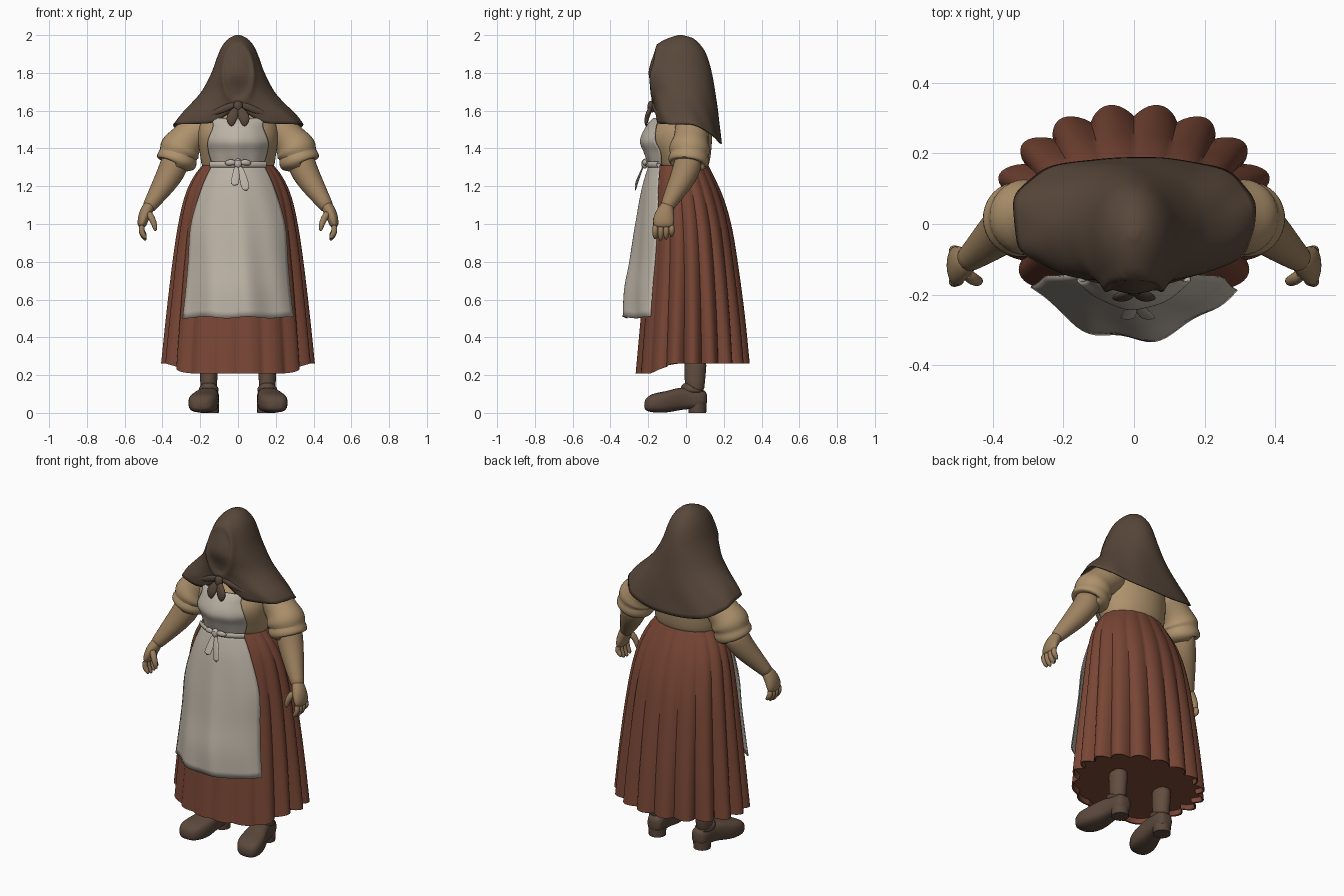
import bpy, bmesh, math
from mathutils import Vector

def material(name, rgb):
    m = bpy.data.materials.new(name)
    m.diffuse_color = (*rgb, 1)
    return m

BROWN = material("scarf_brown", (0.098, 0.064, 0.043))
RUST = material("skirt_rust", (0.19, 0.062, 0.036))
LINEN = material("apron_linen", (0.50, 0.45, 0.38))
TAN = material("blouse_tan", (0.42, 0.285, 0.15))
SKIN = material("skin", (0.34, 0.22, 0.115))
STOCKING = material("stocking_brown", (0.125, 0.075, 0.05))
SHOE = material("shoe_brown", (0.105, 0.065, 0.045))

def loft(name, rings, mat, closed=True, caps=(0, -1), subsurf=0, thick=0.0, angle=60):
    """Skin a list of point rings (or open rows) into one surface."""
    bm = bmesh.new()
    rows = [[bm.verts.new(p) for p in r] for r in rings]
    n = len(rows[0])
    for a, b in zip(rows, rows[1:]):
        for i in range(n if closed else n - 1):
            j = (i + 1) % n
            bm.faces.new((a[i], a[j], b[j], b[i]))
    if closed:
        for c in caps:
            bm.faces.new(rows[c])
    bmesh.ops.recalc_face_normals(bm, faces=bm.faces)
    me = bpy.data.meshes.new(name)
    bm.to_mesh(me)
    bm.free()
    me.materials.append(mat)
    ob = bpy.data.objects.new(name, me)
    bpy.context.collection.objects.link(ob)
    if thick:
        m = ob.modifiers.new("thickness", 'SOLIDIFY')
        m.thickness, m.offset = thick, -1
    if subsurf:
        m = ob.modifiers.new("smooth", 'SUBSURF')
        m.levels = m.render_levels = subsurf
    bpy.ops.object.select_all(action='DESELECT')
    ob.select_set(True)
    bpy.context.view_layer.objects.active = ob
    bpy.ops.object.shade_smooth_by_angle(angle=math.radians(angle))
    return ob

def tube(name, path, mat, side=1, n=12, subsurf=1):
    """Path of (x, y, z, radius along y, radius across)."""
    pts = [Vector((p[0] * side, p[1], p[2])) for p in path]
    rings = []
    for k, p in enumerate(pts):
        t = (pts[min(k + 1, len(pts) - 1)] - pts[max(k - 1, 0)]).normalized()
        u = Vector((0, 1, 0))
        u = (u - t * u.dot(t)).normalized()
        v = t.cross(u)
        ra, rb = path[k][3], path[k][-1]
        rings.append([p + u * ra * math.cos(2 * math.pi * i / n) + v * rb * math.sin(2 * math.pi * i / n)
                      for i in range(n)])
    return loft(name, rings, mat, subsurf=subsurf)

def interp(table, z):
    """Smoothly read a table of rows keyed by falling first value."""
    for k in range(len(table) - 1):
        p1, p2 = table[k], table[k + 1]
        if z >= p2[0] or k == len(table) - 2:
            p0, p3 = table[max(k - 1, 0)], table[min(k + 2, len(table) - 1)]
            h = p2[0] - p1[0]
            t = max(0, min(1, (z - p1[0]) / h))
            out = []
            for i in range(1, len(p1)):
                m1 = (p2[i] - p0[i]) / (p2[0] - p0[0]) * h
                m2 = (p3[i] - p1[i]) / (p3[0] - p1[0]) * h
                out.append((2*t**3 - 3*t*t + 1) * p1[i] + (t**3 - 2*t*t + t) * m1
                           + (3*t*t - 2*t**3) * p2[i] + (t**3 - t*t) * m2)
            return out

def spow(v, e):
    return math.copysign(abs(v) ** e, v)

def circle(n):
    return [2 * math.pi * i / n for i in range(n)]

# --- skirt: (z, half width, front y, back y), pleats deepen to the hem
SKIRT = [(1.31, .19, -.155, .12), (1.25, .235, -.17, .15), (1.15, .28, -.185, .195), (1.0, .315, -.2, .24),
         (.8, .345, -.215, .275), (.5, .38, -.245, .315), (.235, .407, -.27, .342)]

def skirt_ring(z, shrink=1.0):
    hx, yf, yb = interp(SKIRT, z)
    drop = (1.31 - z) / 1.075
    ring = []
    for a in circle(180):
        s = math.sin(a)
        front = max(0, min(1, (-s - .3) / .5))
        front = front * front * (3 - 2 * front)
        amp = (0.025 + 0.095 * drop) * (1 - 0.6 * front)
        f = shrink * (1 - amp * (1 - abs(math.cos(9 * a)) ** 0.9))
        ring.append((hx * f * math.cos(a), (yf + yb) / 2 + (yb - yf) / 2 * f * s,
                     z + (0.027 - 0.053 * front) * drop))
    return ring

rings = [skirt_ring(1.31 - k / 24 * 1.075) for k in range(25)]
# hem turns inward and closes just above the edge
rings += [skirt_ring(.237, .975), skirt_ring(.265, .965)]
loft("skirt", rings, RUST, caps=(-1,), angle=50)

# --- blouse body
BODY = [(1.27, .19, -.14, .11), (1.32, .195, -.15, .125), (1.38, .205, -.18, .135), (1.45, .215, -.215, .14),
        (1.52, .215, -.185, .14), (1.58, .18, -.13, .13), (1.64, .08, -.08, .08)]
rings = [[(hx * math.cos(a), (yf + yb) / 2 + (yb - yf) / 2 * math.sin(a), z) for a in circle(28)]
         for z, hx, yf, yb in BODY]
loft("blouse_body", rings, TAN, subsurf=1)

# --- headscarf: (z, half width, front y, back y, shawl amount)
SCARF = [(2.0, .012, -.042, -.018, 0), (1.985, .045, -.09, .035, 0), (1.95, .079, -.145, .075, 0),
         (1.9, .104, -.18, .107, 0), (1.8, .141, -.21, .137, 0), (1.7, .194, -.186, .158, .2),
         (1.64, .246, -.174, .172, .5), (1.58, .305, -.166, .182, .85), (1.53, .343, -.155, .188, 1)]
zs = [2.0, 1.998, 1.993, 1.985, 1.97] + [1.95 - .0175 * k for k in range(25)]
rings = []
for z in zs:
    hx, yf, yb, sl = interp(SCARF, max(z, 1.53))
    e = 1 - 0.26 * sl
    ring = []
    for a in circle(128):
        c, s = math.cos(a), math.sin(a)
        w = 1 + 0.012 * sl * math.sin(9 * a + z * 25)
        x = hx * w * spow(c, e)
        y = (yf + yb) / 2 + (yb - yf) / 2 * w * spow(s, e)
        # back hangs lower, front edge rises only toward the knot
        zz = z - sl * 0.105 * s ** 1.3 if s > 0 else z + sl * 0.075 * math.exp(-(x / .09) ** 2) * -s
        # hood fold framing the recessed oval of the face
        d = math.hypot(x / .075, (zz - 1.8) / .14)
        if s < 0:
            y -= 0.012 * math.exp(-((d - 1.12) / .13) ** 2) - 0.012 * max(0, 1 - d ** 4)
        ring.append((x, y, zz))
    rings.append(ring)
loft("headscarf", rings, BROWN, caps=(0,), thick=0.006, angle=80)

# --- scarf knot, its tails and the gathers leading to it
tube("scarf_knot", [(0, -.175, 1.65, .012, .012), (0, -.182, 1.64, .024, .026),
                    (0, -.182, 1.605, .024, .026), (0, -.178, 1.59, .012, .012)], BROWN)
for s in (-1, 1):
    tube("scarf_tail", [(.005, -.185, 1.62, .012, .012), (.022, -.2, 1.585, .014, .03),
                        (.04, -.212, 1.55, .012, .032), (.033, -.21, 1.515, .005, .006)], BROWN, s)
    tube("scarf_gather", [(.01, -.175, 1.635, .01, .014), (.05, -.168, 1.62, .012, .02),
                          (.1, -.16, 1.6, .01, .018), (.16, -.145, 1.575, .006, .008)], BROWN, s)

# --- apron panels: (z, half width, centre y, edge y)
def panel(name, table, ripple):
    rows, top, bot = [], table[0][0], table[-1][0]
    for k in range(25):
        z = top + (bot - top) * k / 24
        hw, yc, ye = interp(table, z)
        g = ripple * k / 24
        rows.append([(hw * u, ye + (yc - ye) * (1 - u * u) + g * math.sin(u * 9 + 1.2 + z * 3),
                      z + .4 * g * math.sin(u * 8)) for u in [i / 16 - 1 for i in range(33)]])
    loft(name, rows, LINEN, closed=False, thick=0.006)

panel("apron_skirt", [(1.32, .135, -.195, -.14), (1.2, .19, -.23, -.15), (1.0, .25, -.265, -.155),
                      (.8, .265, -.295, -.165), (.65, .278, -.322, -.175), (.505, .294, -.33, -.18)], .011)
panel("apron_bib", [(1.56, .142, -.175, -.14), (1.52, .132, -.21, -.16), (1.44, .16, -.243, -.165),
                    (1.38, .156, -.222, -.14), (1.31, .135, -.195, -.135)], .003)

# --- waist tie across the apron front, and its bow
band = [[(.15 * u, -.145 - .062 * (1 - u * u) - r, 1.315 + dz) for u in [i / 12 - 1 for i in range(25)]]
        for dz, r in ((-.015, 0), (-.008, .008), (.008, .008), (.015, 0))]
loft("waist_tie", band, LINEN, closed=False)
tube("bow_knot", [(0, -.205, 1.342, .01, .01), (0, -.22, 1.333, .02, .022),
                  (0, -.22, 1.307, .02, .022), (0, -.21, 1.295, .01, .01)], LINEN)
for s in (-1, 1):
    tube("bow_loop", [(.01, -.218, 1.32, .008, .008), (.03, -.222, 1.328, .012, .018),
                      (.055, -.216, 1.325, .012, .016), (.068, -.208, 1.318, .005, .008)], LINEN, s)
    tube("bow_tail", [(.008, -.225, 1.31, .005, .014), (.018 + .008 * s, -.25, 1.25, .005, .021),
                      (.034 + .012 * s, -.272, 1.185 - .015 * s, .005, .026)], LINEN, s)

# --- arms, hands, legs and shoes, once per side
SLEEVE = [(.13, .03, 1.52, .07), (.18, .03, 1.515, .09), (.235, .03, 1.485, .093), (.28, .025, 1.435, .094),
          (.3, .02, 1.41, .11), (.311, .018, 1.385, .112), (.316, .017, 1.367, .1), (.321, .015, 1.35, .111),
          (.328, .012, 1.325, .11), (.332, .01, 1.31, .098), (.333, .01, 1.312, .075)]
FOREARM = [(.325, .02, 1.36, .075), (.342, .005, 1.3, .077), (.37, -.015, 1.245, .071),
           (.415, -.055, 1.175, .057), (.465, -.097, 1.1, .039), (.478, -.105, 1.08, .036)]
PALM = [(.455, -.09, 1.12, .03, .03), (.485, -.11, 1.07, .047, .036), (.502, -.118, 1.03, .06, .031),
        (.51, -.12, .99, .058, .025), (.508, -.12, .98, .035, .012)]
THUMB = [(.478, -.14, 1.065, .02), (.455, -.158, 1.03, .02), (.44, -.163, .99, .016), (.437, -.16, .96, .008)]
# shoe sections: (y, half width, bottom, top, outward shift)
SHOES = [(-.222, .03, .02, .06, .042), (-.205, .062, .006, .09, .041), (-.16, .08, .0, .108, .033),
         (-.1, .078, .0, .115, .022), (-.045, .064, .012, .135, .01), (.01, .054, .02, .135, 0),
         (.07, .053, .02, .13, -.005), (.102, .044, .03, .12, -.007), (.112, .02, .05, .1, -.007)]
for s in (-1, 1):
    tube("sleeve", SLEEVE, TAN, s, n=16)
    tube("forearm", FOREARM, SKIN, s, n=14)
    tube("palm", PALM, SKIN, s)
    tube("thumb", THUMB, SKIN, s, n=8)
    for i in range(4):
        y = -.163 + .029 * i
        tip = .912 + (.008, 0, .005, .02)[i]
        tube("finger", [(.507, y, 1.0, .016), (.514, y, .965, .0175), (.5, y, tip + .02, .016),
                        (.486, y, tip, .008)], SKIN, s, n=8)
    tube("stocking", [(.155, .045, .09, .052, .047), (.155, .047, .17, .056, .046),
                      (.155, .05, .26, .062, .052), (.155, .05, .29, .06, .05)], STOCKING, s)
    rings = [[(s * (.155 + dx + hw * spow(math.cos(a), .75)), y, (b + t) / 2 + (t - b) / 2 * spow(math.sin(a), .6))
              for a in circle(16)] for y, hw, b, t, dx in SHOES]
    loft("shoe", rings, SHOE, subsurf=1)
    tube("shoe_collar", [(.155, .035, .1, .065, .05), (.155, .035, .12, .07, .057),
                         (.155, .037, .135, .065, .054), (.155, .04, .137, .045, .04)], SHOE, s)
    heel = [[(s * (.15 + r * math.cos(a)), .06 + r * .98 * math.sin(a), z) for a in circle(20)]
            for z, r in ((0, .048), (.05, .05))]
    loft("shoe_heel", heel, SHOE, angle=40)
